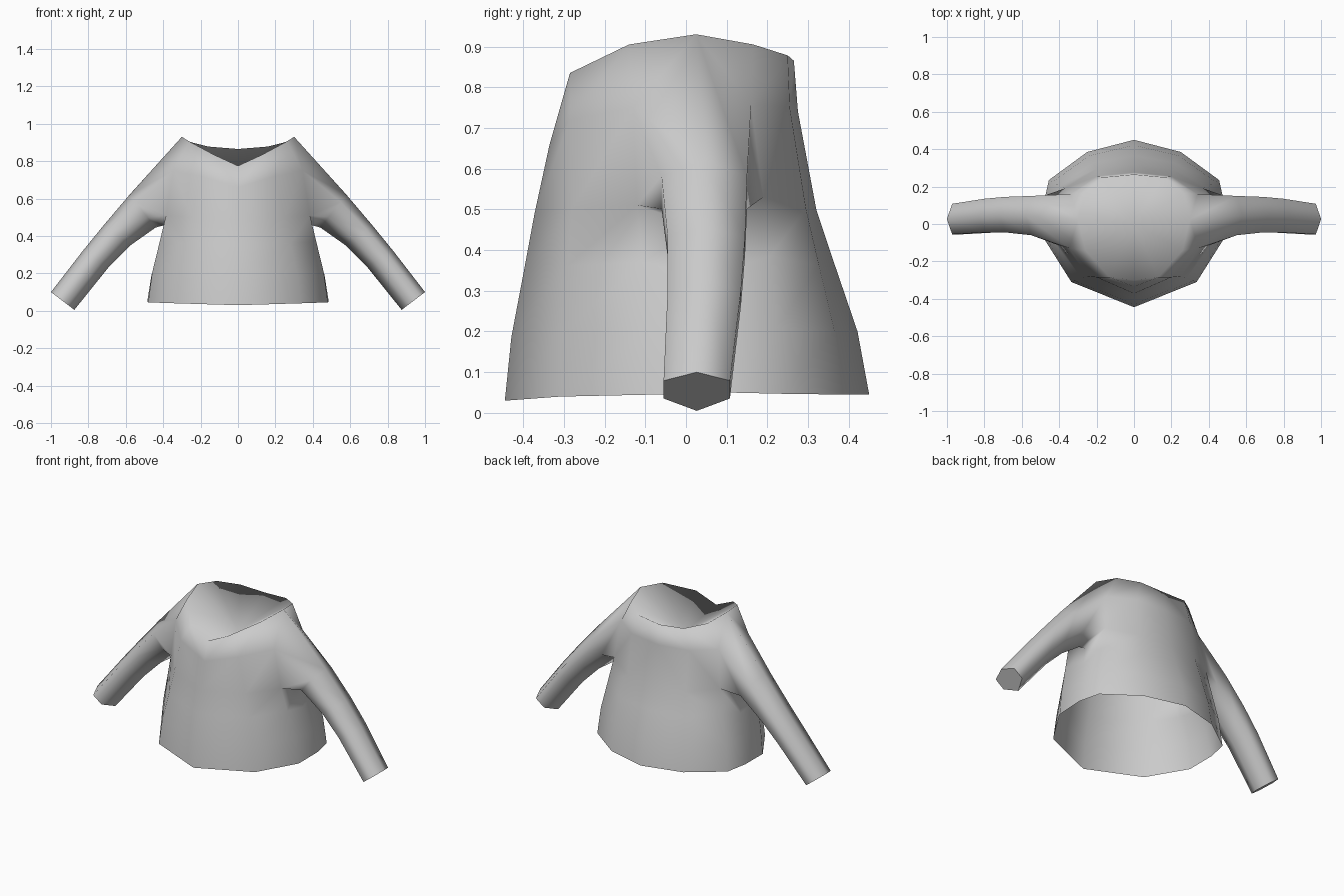
import bpy
import bmesh
from mathutils import Vector

cube = bpy.data.objects.get("Cube")
if cube:
    bpy.data.objects.remove(cube, do_unlink=True)

# Plain cloth material
cloth = bpy.data.materials.new("light_grey_cloth")
cloth.use_nodes = True
colour = (0.6, 0.6, 0.6, 1.0)
cloth.diffuse_color = colour
cloth.node_tree.nodes["Principled BSDF"].inputs["Base Color"].default_value = colour

# Half rings of the torso, each running from front centre round the side to back centre
hem = [(0, -.445, .03), (.335, -.31, .04), (.48, -.08, .045), (.485, .1, .05),
       (.455, .235, .047), (.25, .385, .045), (0, .45, .045)]
armpit = [(0, -.372, .49), (.25, -.28, .5), (.385, -.12, .51), (.385, .03, .46),
          (.37, .19, .53), (.2, .295, .5), (0, .32, .5)]
chest = [(0, -.335, .66), (.2, -.285, .72), (.345, -.13, .75), None,
         (.34, .16, .76), (.2, .255, .75), (0, .275, .74)]
neck = [(0, -.3, .775), (.13, -.285, .835), (.26, -.14, .905), (.3, .025, .93),
        (.265, .165, .905), (.16, .25, .878), (0, .265, .865)]
neck_centre = (0, 0, .72)

# Sleeve stations: top x, top z, bottom x, bottom z, front y, back y
stations = [(.58, .62, .44, .445, -.06, .15), (.72, .455, .575, .35, -.045, .145),
            (.83, .32, .69, .235, -.045, .135), (1, .1, .875, .005, -.055, .108)]


def blend_ring(low, high, spread, rise):
    """Ring between two others, with separate outline and height factors."""
    ring = []
    for a, b in zip(low, high):
        p = Vector(a).lerp(Vector(b), spread)
        p.z = a[2] + (b[2] - a[2]) * rise
        ring.append(p)
    return ring


def sleeve_ring(top_x, top_z, low_x, low_z, front, back):
    """Six-sided sleeve section, starting underneath and going round by the front."""
    middle = (front + back) / 2
    points = []
    for drop, y in ((1, middle), (.68, front), (.22, front),
                    (0, middle), (.22, back), (.68, back)):
        points.append((top_x + (low_x - top_x) * drop, y,
                       top_z + (low_z - top_z) * drop))
    return points


bm = bmesh.new()


def add_ring(points):
    return [bm.verts.new(p) if p is not None else None for p in points]


def bridge(a, b, closed=False):
    count = len(a)
    for i in range(count if closed else count - 1):
        j = (i + 1) % count
        corners = (a[i], a[j], b[j], b[i])
        if None not in corners:
            bm.faces.new(corners)


# Torso, leaving the armhole open at the side
rings = [add_ring(r) for r in (hem, blend_ring(hem, armpit, .22, .34),
                               blend_ring(hem, armpit, .65, .7),
                               armpit, chest, neck)]
for low, high in zip(rings, rings[1:]):
    bridge(low, high)
under, upper, rim = rings[3:]

# Shoulder gussets beside the neck
bm.faces.new((upper[2], rim[3], rim[2]))
bm.faces.new((rim[3], upper[4], rim[4]))

# Sleeve, growing out of the six-sided armhole
section = [under[3], under[2], upper[2], rim[3], upper[4], under[4]]
for station in stations:
    following = add_ring(sleeve_ring(*station))
    bridge(section, following, closed=True)
    section = following
cuff = bm.faces.new(section)

# Hollow panel inside the neckline
centre = bm.verts.new(neck_centre)
for a, b in zip(rim, rim[1:]):
    bm.faces.new((a, b, centre))

# Smooth cloth with crisp cuffs
bmesh.ops.recalc_face_normals(bm, faces=bm.faces)
bm.normal_update()
if cuff.normal.x < 0:
    bmesh.ops.reverse_faces(bm, faces=bm.faces)
for face in bm.faces:
    face.smooth = True
cuff.smooth = False
for edge in cuff.edges:
    edge.smooth = False

mesh = bpy.data.meshes.new("pullover")
bm.to_mesh(mesh)
bm.free()
mesh.materials.append(cloth)
pullover = bpy.data.objects.new("pullover", mesh)
bpy.context.collection.objects.link(pullover)

# Second half by mirroring
mirror = pullover.modifiers.new("mirror_halves", "MIRROR")
mirror.use_axis[0] = True
mirror.use_clip = True
mirror.merge_threshold = 0.0005
